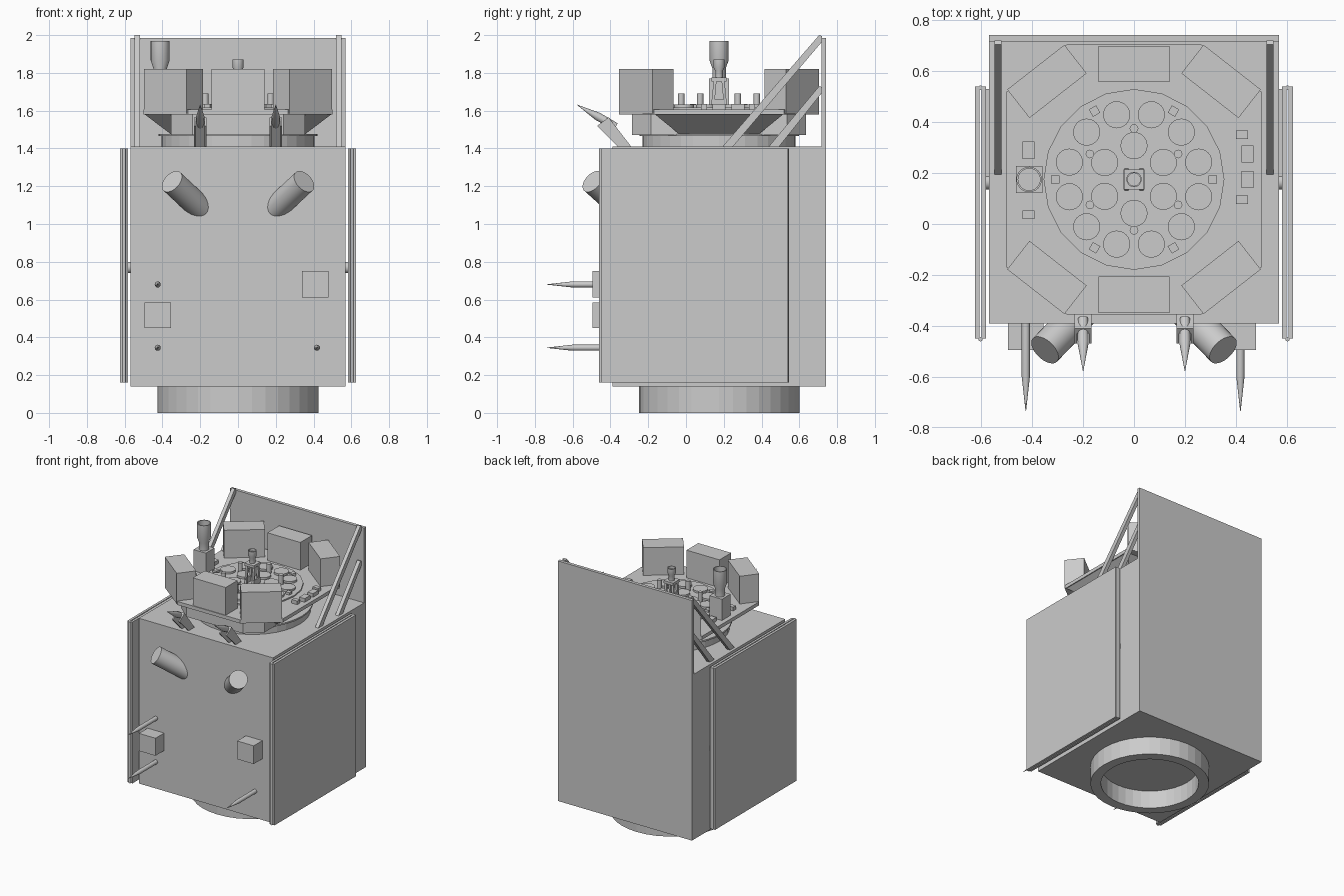
import bpy, bmesh, math
from mathutils import Vector, Matrix

if "Cube" in bpy.data.objects:
    bpy.data.objects.remove(bpy.data.objects["Cube"])

grey = bpy.data.materials.new("light_grey")
grey.diffuse_color = (0.6, 0.6, 0.6, 1)
grey.use_nodes = True
grey.node_tree.nodes["Principled BSDF"].inputs["Base Color"].default_value = grey.diffuse_color
CY = 0.175  # y of the round axis


def finish(name, bm, smooth=False):
    bmesh.ops.recalc_face_normals(bm, faces=bm.faces)
    me = bpy.data.meshes.new(name)
    bm.to_mesh(me)
    bm.free()
    me.materials.append(grey)
    ob = bpy.data.objects.new(name, me)
    bpy.context.collection.objects.link(ob)
    if smooth:
        bpy.ops.object.select_all(action='DESELECT')
        ob.select_set(True)
        bpy.context.view_layer.objects.active = ob
        bpy.ops.object.shade_smooth_by_angle(angle=math.radians(35))
    return ob


def box(name, x0, x1, y0, y1, z0, z1, rot=0):
    bm = bmesh.new()
    m = (Matrix.Translation(((x0 + x1) / 2, (y0 + y1) / 2, (z0 + z1) / 2))
         @ Matrix.Rotation(rot, 4, 'Z') @ Matrix.Diagonal((x1 - x0, y1 - y0, z1 - z0, 1)))
    bmesh.ops.create_cube(bm, size=1, matrix=m)
    return finish(name, bm)


def block(name, x, y, z0, z1, w, d, rot=0):
    return box(name, x - w / 2, x + w / 2, y - d / 2, y + d / 2, z0, z1, rot)


def lathe(name, profile, base, axis=(0, 0, 1), n=24, smooth=True, closed=False):
    """Spin (radius, height) points about an axis through base."""
    bm = bmesh.new()
    q = Vector(axis).to_track_quat('Z', 'Y')
    rings = []
    for r, h in profile:
        rings.append([bm.verts.new(Vector(base) + q @ Vector(
            (r * math.cos(2 * math.pi * i / n), r * math.sin(2 * math.pi * i / n), h))) for i in range(n)])
    pairs = list(zip(rings, rings[1:]))
    if closed:
        pairs.append((rings[-1], rings[0]))
    else:
        bm.faces.new(rings[0])
        bm.faces.new(rings[-1])
    for a, b in pairs:
        for i in range(n):
            j = (i + 1) % n
            bm.faces.new((a[i], a[j], b[j], b[i]))
    return finish(name, bm, smooth)


def loft(name, bottom, top):
    bm = bmesh.new()
    a = [bm.verts.new(p) for p in bottom]
    b = [bm.verts.new(p) for p in top]
    bm.faces.new(a)
    bm.faces.new(b)
    for i in range(len(a)):
        j = (i + 1) % len(a)
        bm.faces.new((a[i], a[j], b[j], b[i]))
    return finish(name, bm)


def prism(name, pts, z0, z1):
    return loft(name, [(x, y, z0) for x, y in pts], [(x, y, z1) for x, y in pts])


def side_extrude(name, yz, x0, x1):
    return loft(name, [(x0, y, z) for y, z in yz], [(x1, y, z) for y, z in yz])


def octagon(ax, ay, bx, by):
    return [(ax, CY - by), (ax, CY + by), (bx, CY + ay), (-bx, CY + ay),
            (-ax, CY + by), (-ax, CY - by), (-bx, CY - ay), (bx, CY - ay)]


# Main body, tall rear plate and base ring
box("body", -0.57, 0.57, -0.39, 0.72, 0.14, 1.41)
box("rear_plate", -0.57, 0.57, 0.717, 0.742, 0.14, 1.985)
lathe("base_ring", [(0.425, 0), (0.425, 0.145), (0.35, 0.145), (0.35, 0)], (0, CY, 0),
      n=36, smooth=False, closed=True)

for s in (-1, 1):
    # Rear plate struts
    for y, z, foot in ((0.72, 2.0, 0.185), (0.72, 1.73, 0.43)):
        side_extrude("strut", [(foot, 1.40), (foot + 0.055, 1.40), (y, z - 0.035), (y, z - 0.005),
                               (y - 0.015, z)], s * 0.52, s * 0.548)
    # Folded side panels with hinges and carrier arm
    for a, b in ((0.582, 0.600), (0.606, 0.625)):
        x0, x1 = sorted((s * a, s * b))
        box("side_panel", x0, x1, -0.45, 0.54, 0.16, 1.40)
    for y in (-0.452, 0.535):
        lathe("panel_hinge_rod", [(0.009, 0), (0.009, 1.24)], (s * 0.603, y, 0.16), n=12)
    x0, x1 = sorted((s * 0.565, s * 0.583))
    box("panel_arm", x0, x1, 0.15, 0.53, 0.75, 0.79)
    lathe("panel_pivot", [(0.03, 0), (0.03, 0.03)], (s * 0.56, 0.165, 0.77), (s, 0, 0), 16)
    # Angled front sensor barrels
    axis = Vector((s * 0.145, -0.15, 0.135))
    lathe("sensor_barrel", [(0.066, -0.05), (0.066, axis.length)], (s * 0.205, -0.345, 1.09), axis, 32)
    # Small tilted brackets with pointed nozzles
    x = s * 0.2
    foot, head = [(-0.36, 1.41), (-0.29, 1.41)], [(-0.41, 1.565), (-0.47, 1.52)]
    for dx in (-0.028, 0.028):
        side_extrude("bracket_cheek", foot + head, x + dx - 0.005, x + dx + 0.005)
    side_extrude("bracket_back", [(-0.315, 1.41), (-0.29, 1.41), (-0.41, 1.565), (-0.43, 1.55)],
                 x - 0.03, x + 0.03)
    lathe("nozzle", [(0.02, -0.05), (0.022, 0.06), (0.001, 0.185)], (x, -0.415, 1.54),
          (0, -0.16, 0.09), 12)

# Front spikes and boxes
for x, z in ((-0.425, 0.68), (-0.425, 0.345), (0.418, 0.345)):
    lathe("front_spike", [(0.016, 0), (0.016, 0.21), (0.001, 0.345)], (x, -0.39, z), (0, -1, 0), 16)
box("front_box_left", -0.495, -0.355, -0.495, -0.385, 0.45, 0.585)
box("front_box_right", 0.34, 0.48, -0.495, -0.385, 0.61, 0.75)

# Turntable, lower bay and octagonal deck
lathe("turntable", [(0.405, 0), (0.405, 0.06), (0.422, 0.06), (0.422, 0.072)], (0, CY, 1.405), n=36, smooth=False)
prism("lower_bay", octagon(0.355, 0.46, 0.24, 0.36), 1.47, 1.585)
for s in (-1, 1):
    loft("side_fairing",
         [(s * 0.2, CY - 0.21, 1.475), (s * 0.355, CY - 0.21, 1.475), (s * 0.355, CY + 0.21, 1.475), (s * 0.2, CY + 0.21, 1.475)],
         [(s * 0.2, CY - 0.345, 1.585), (s * 0.5, CY - 0.345, 1.585), (s * 0.5, CY + 0.345, 1.585), (s * 0.2, CY + 0.345, 1.585)])
prism("deck", octagon(0.5, 0.53, 0.265, 0.345), 1.58, 1.607)
lathe("deck_disc", [(0.355, 0), (0.355, 0.012)], (0, CY, 1.605), n=20, smooth=False)

# Equipment boxes around the deck
for s in (-1, 1):
    block("deck_box", 0, CY + s * 0.453, 1.60, 1.82, 0.28, 0.142)
    for t in (-1, 1):
        block("corner_box", s * 0.342, CY + t * 0.385, 1.585, 1.82, 0.285, 0.142, -s * t * math.radians(38))

# Reflector discs, posts and cubes on the deck
for count, radius, start in ((6, 0.133, 30), (12, 0.263, 15)):
    for i in range(count):
        a = math.radians(start + i * 360 / count)
        lathe("reflector", [(0.053, 0), (0.053, 0.02)],
              (radius * math.cos(a), CY + radius * math.sin(a), 1.612), n=24)
for i in range(6):
    a = math.radians(30 + 60 * i)
    lathe("post", [(0.017, 0), (0.017, 0.08)], (0.2 * math.cos(a), CY + 0.2 * math.sin(a), 1.612), n=12)
    a = math.radians(60 * i)
    block("deck_cube", 0.31 * math.cos(a), CY + 0.31 * math.sin(a), 1.612, 1.635, 0.033, 0.033, a)
for x, y, d in ((0.425, 0.35, 0.033), (0.445, 0.275, 0.067), (0.445, 0.175, 0.067),
                (0.425, 0.095, 0.033), (-0.415, 0.29, 0.07), (-0.415, 0.037, 0.033)):
    block("deck_module", x, y, 1.605, 1.635, 0.047, d)

# Side antenna on its pedestal
block("antenna_pedestal", -0.412, CY, 1.60, 1.77, 0.105, 0.105)
lathe("side_antenna", [(0.036, 0), (0.036, 0.06), (0.05, 0.10), (0.05, 0.205), (0.043, 0.205), (0.043, 0.16)],
      (-0.412, CY, 1.765))

# Central antenna on a legged frame
for s in (-1, 1):
    box("frame_cheek", s * 0.035 - 0.006, s * 0.035 + 0.006, CY - 0.04, CY + 0.04, 1.612, 1.66)
    for t in (-1, 1):
        y = CY + t * 0.035
        side_extrude("frame_leg", [(y - 0.008, 1.612), (y + 0.008, 1.612), (CY + t * 0.02 + 0.008, 1.77),
                                   (CY + t * 0.02 - 0.008, 1.77)], s * 0.03 - 0.008, s * 0.03 + 0.008)
block("frame_top", 0, CY, 1.755, 1.775, 0.08, 0.08)
lathe("central_antenna", [(0.02, 0), (0.02, 0.04), (0.03, 0.06), (0.03, 0.10), (0.025, 0.10), (0.025, 0.08)],
      (0, CY, 1.77))
